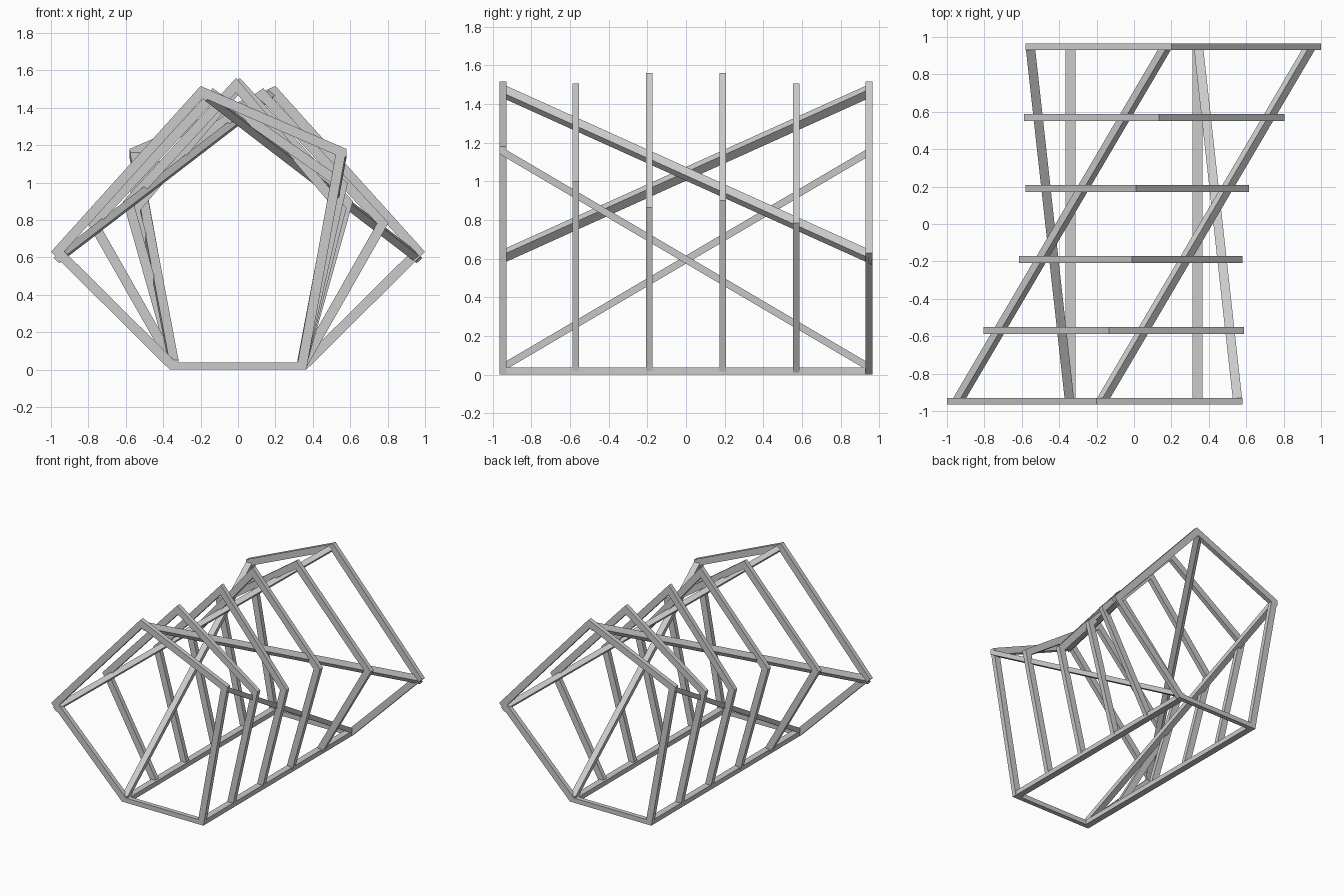
import bpy, bmesh
from mathutils import Vector

if "Cube" in bpy.data.objects:
    bpy.data.objects.remove(bpy.data.objects["Cube"])

T = 0.036      # frame thickness along y
W = 0.052      # member width in the frame plane
H = 0.038      # floor beam height
YE = 0.947     # end frame position


def prism(name, ring_a, ring_b):
    """Solid between two matching polygons."""
    bm = bmesh.new()
    a = [bm.verts.new(p) for p in ring_a]
    b = [bm.verts.new(p) for p in ring_b]
    bm.faces.new(a)
    bm.faces.new(b[::-1])
    n = len(a)
    for i in range(n):
        j = (i + 1) % n
        bm.faces.new((a[j], a[i], b[i], b[j]))
    bmesh.ops.recalc_face_normals(bm, faces=bm.faces)
    me = bpy.data.meshes.new(name)
    bm.to_mesh(me)
    bm.free()
    ob = bpy.data.objects.new(name, me)
    bpy.context.collection.objects.link(ob)


def inset(pts, widths):
    """Inner mitred corners of a clockwise outline, one width per edge."""
    n = len(pts)
    lines = []
    for i in range(n):
        d = (pts[(i + 1) % n] - pts[i]).normalized()
        lines.append((pts[i] + Vector((d.y, -d.x)) * widths[i], d))
    out = []
    for i in range(n):
        (p, d), (q, e) = lines[i - 1], lines[i]
        t = (q - p).cross(e) / d.cross(e)
        out.append(p + d * t)
    return out


def frame(label, y, left, peak, right, s, closed):
    """Pentagonal frame; s = -1 turns it half round the z axis."""
    b = 0.365 if closed else 0.362
    z0 = 0.0 if closed else 0.006
    pts = [Vector(p) for p in ((-b, z0), left, peak, right, (b, z0))]
    inn = inset(pts, [W, W, W, W, H])
    parts = ["left_post", "left_rafter", "right_rafter", "right_post", "sill"]
    for i, part in enumerate(parts[:5 if closed else 4]):
        j = (i + 1) % 5
        quad = (pts[i], pts[j], inn[j], inn[i])
        rings = [[(s * p.x, s * y + k * T / 2, p.y) for p in quad] for k in (-1, 1)]
        prism(f"{label}_{part}", *rings)


def rail(name, p, q, u, w, h, s):
    """Rail from the front frame to the back frame, section in the xz plane."""
    u = Vector(u).normalized()
    v = Vector((-u.y, u.x))
    sec = [u * a * w / 2 + v * c * h / 2 for a, c in ((-1, -1), (1, -1), (1, 1), (-1, 1))]
    rings = [[(s * (e[0] + c.x), s * y, e[1] + c.y) for c in sec]
             for e, y in ((p, -YE - 0.014), (q, YE + 0.014))]
    prism(name, *rings)


# frames come in pairs, the back one turned half round
SPEC = [("end", -YE, (-1.0, 0.63), (-0.2, 1.517), (0.58, 1.18), True),
        ("outer", -0.57, (-0.805, 0.785), (-0.135, 1.505), (0.587, 1.0), False),
        ("inner", -0.19, (-0.615, 0.90), (-0.01, 1.56), (0.58, 0.865), False)]
for label, y, l, p, r, closed in SPEC:
    for side, s in (("front", 1), ("back", -1)):
        frame(f"{side}_{label}", y, l, p, r, s, closed)

# floor beams, twisted roof rails and wall braces
for side, s in (("left", 1), ("right", -1)):
    rail(f"{side}_floor_beam", (-0.339, H / 2), (-0.339, H / 2), (1, 0), W, H, s)
    rail(f"{side}_roof_rail", (-0.95, 0.605), (0.18, 1.472), (0.67, 0.74), 0.06, 0.04, s)
    rail(f"{side}_wall_brace", (-0.343, 0.03), (-0.556, 1.16), (1, 0), 0.05, 0.042, s)
